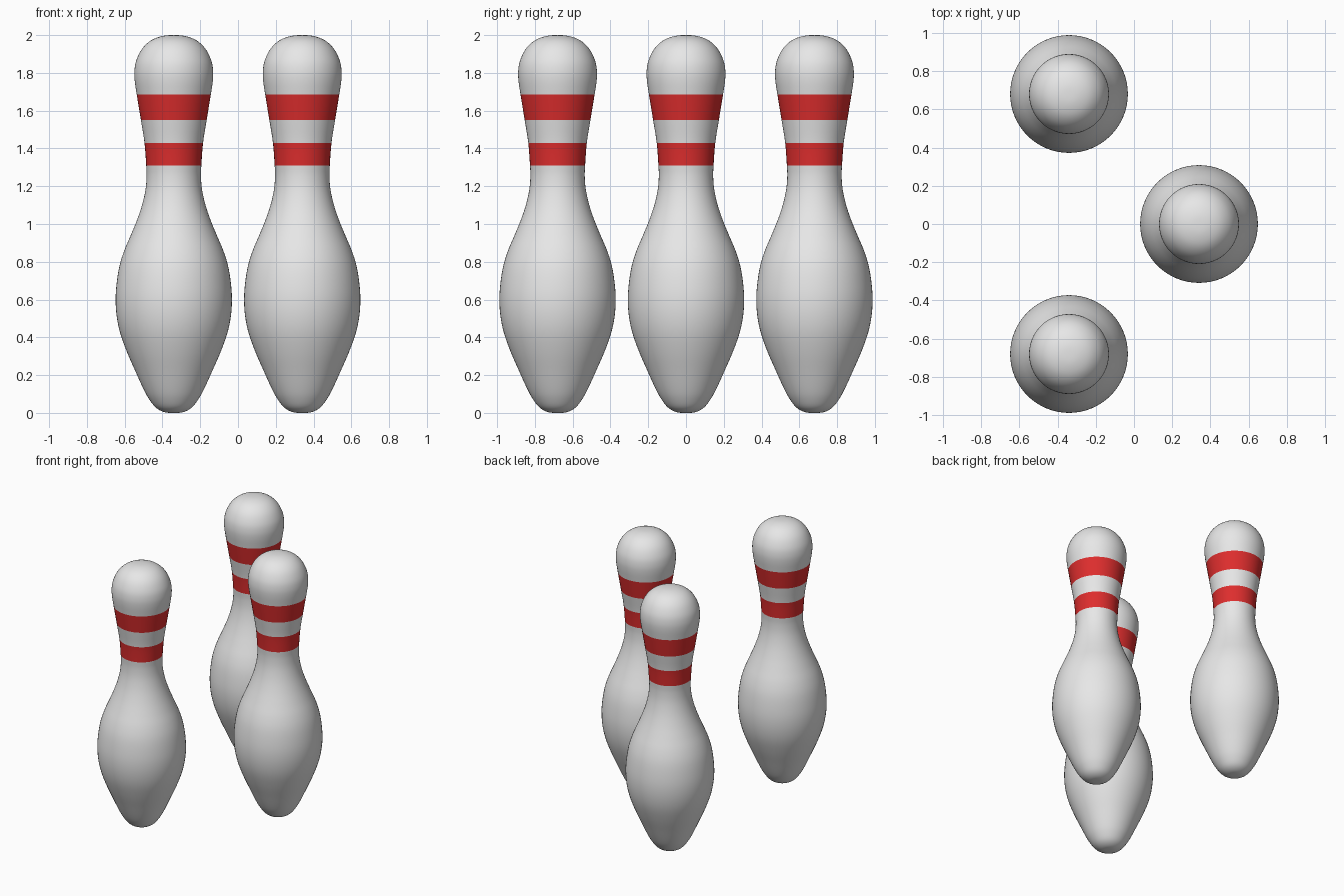
import bpy, bmesh, math
from mathutils import Vector

if "Cube" in bpy.data.objects:
    bpy.data.objects.remove(bpy.data.objects["Cube"])

SIDES = 64
STEPS = 4

# Half outline of a pin (radius, height), from base to crown
PROFILE = [(0.0, 0.0), (0.05, 0.004), (0.095, 0.028), (0.132, 0.075), (0.162, 0.13),
           (0.203, 0.22), (0.247, 0.32), (0.283, 0.42), (0.302, 0.51), (0.308, 0.60),
           (0.302, 0.69), (0.287, 0.78), (0.262, 0.86), (0.228, 0.94), (0.195, 1.02),
           (0.168, 1.10), (0.150, 1.18), (0.144, 1.25), (0.146, 1.31), (0.155, 1.43),
           (0.174, 1.55), (0.196, 1.685), (0.207, 1.76), (0.208, 1.815), (0.197, 1.87),
           (0.166, 1.93), (0.119, 1.973), (0.060, 1.995), (0.0, 2.0)]
STRIPES = [(1.31, 1.43), (1.55, 1.685)]


def material(name, color):
    m = bpy.data.materials.new(name)
    m.diffuse_color = (*color, 1)
    m.use_nodes = True
    m.node_tree.nodes["Principled BSDF"].inputs["Base Color"].default_value = m.diffuse_color
    return m


def smooth_curve(points):
    # Catmull-Rom through the outline, mirrored past the axis at both ends
    p = [Vector(q) for q in points]
    p = [Vector((-p[1].x, p[1].y))] + p + [Vector((-p[-2].x, p[-2].y))]
    out = []
    for a, b, c, d in zip(p, p[1:], p[2:], p[3:]):
        for i in range(STEPS):
            t = i / STEPS
            out.append(0.5 * (2 * b + (c - a) * t + (2 * a - 5 * b + 4 * c - d) * t**2
                              + (3 * b - a - 3 * c + d) * t**3))
    return out + [p[-2]]


white = material("pin_white", (0.8, 0.8, 0.8))
red = material("stripe_red", (0.73, 0.027, 0.027))

# Lathe the outline around the z axis
outline = smooth_curve(PROFILE)
bm = bmesh.new()
rings = [[bm.verts.new((q.x * math.cos(a), q.x * math.sin(a), max(q.y, 0)))
          for a in (2 * math.pi * k / SIDES for k in range(SIDES))]
         for q in outline[1:-1]]
for lo, hi in zip(rings, rings[1:]):
    for k in range(SIDES):
        n = (k + 1) % SIDES
        bm.faces.new((lo[k], lo[n], hi[n], hi[k]))
base = bm.verts.new((0, 0, 0))
crown = bm.verts.new((0, 0, 2))
for k in range(SIDES):
    n = (k + 1) % SIDES
    bm.faces.new((base, rings[0][n], rings[0][k]))
    bm.faces.new((crown, rings[-1][k], rings[-1][n]))

# Neck stripes by height
for f in bm.faces:
    f.smooth = True
    z = f.calc_center_median().z
    f.material_index = int(any(lo < z < hi for lo, hi in STRIPES))
mesh = bpy.data.meshes.new("bowling_pin")
bm.to_mesh(mesh)
bm.free()
mesh.materials.append(white)
mesh.materials.append(red)

# Three pins in a triangle
for name, x, y in [("pin_right", 0.34, 0), ("pin_left_back", -0.34, 0.68),
                   ("pin_left_front", -0.34, -0.68)]:
    pin = bpy.data.objects.new(name, mesh)
    pin.location = (x, y, 0)
    bpy.context.collection.objects.link(pin)
